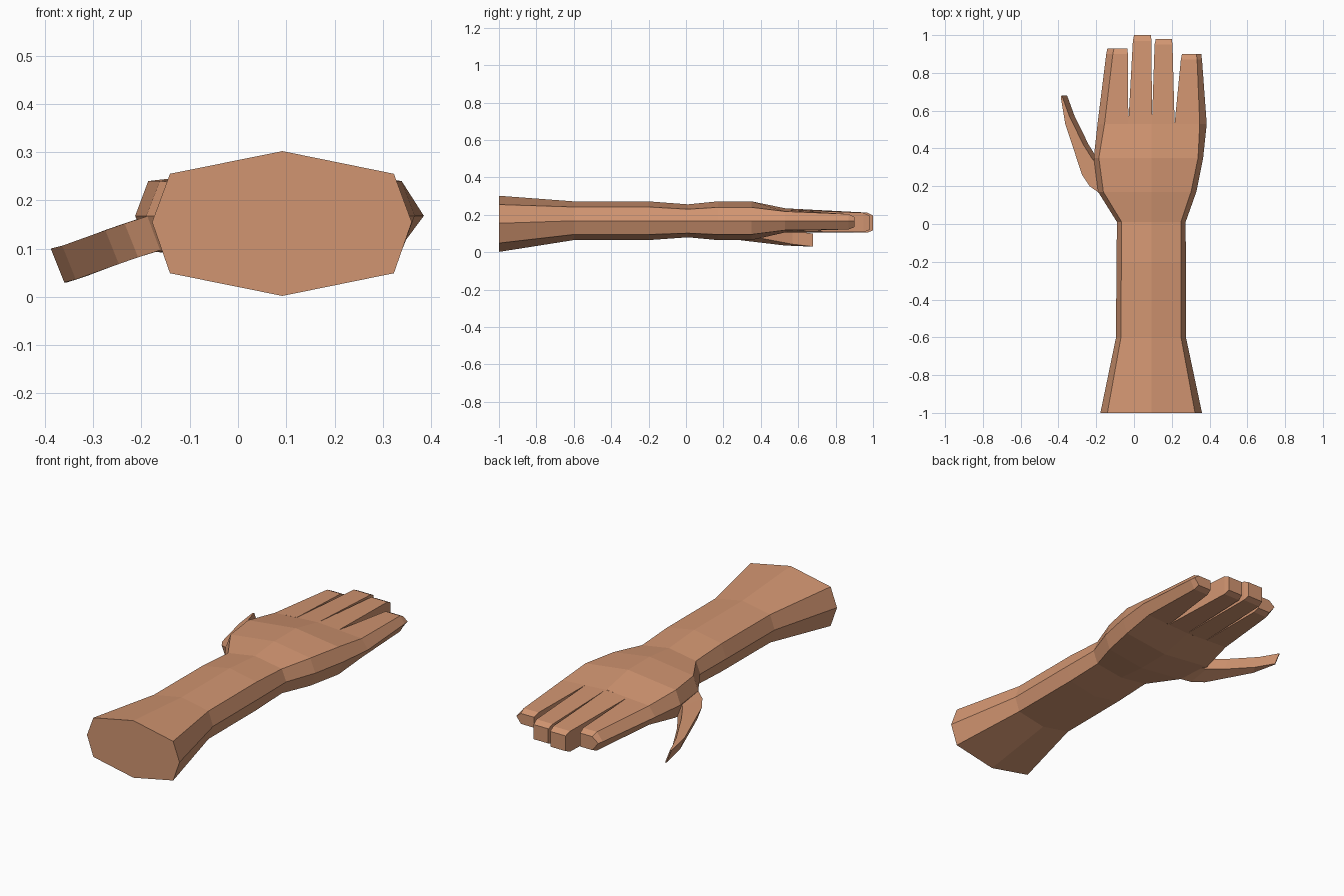
import bpy
import bmesh

cube = bpy.data.objects.get("Cube")
if cube:
    bpy.data.objects.remove(cube, do_unlink=True)

skin = bpy.data.materials.new("skin tan")
skin.use_nodes = True
skin.diffuse_color = (0.64, 0.30, 0.165, 1)
skin.node_tree.nodes["Principled BSDF"].inputs["Base Color"].default_value = (0.64, 0.30, 0.165, 1)


def loft(name, rings, cap_start=True, cap_end=True):
    """Skin a row of equal-sized rings with flat quads."""
    bm = bmesh.new()
    loops = [[bm.verts.new(p) for p in ring] for ring in rings]
    n = len(loops[0])
    for a, b in zip(loops, loops[1:]):
        for i in range(n):
            j = (i + 1) % n
            bm.faces.new((a[i], a[j], b[j], b[i]))
    if cap_start:
        bm.faces.new(loops[0][::-1])
    if cap_end:
        bm.faces.new(loops[-1])
    bmesh.ops.recalc_face_normals(bm, faces=bm.faces[:])
    mesh = bpy.data.meshes.new(name)
    bm.to_mesh(mesh)
    bm.free()
    mesh.materials.append(skin)
    obj = bpy.data.objects.new(name, mesh)
    bpy.context.collection.objects.link(obj)
    return obj


MID = 0.168


def arm_ring(y, x0, x1, inset, bottom, low, high, top, mid=MID):
    """Eight-sided section: ridge on top and below, pointed sides."""
    c = 0.092
    return [(x0, y, mid), (x0 + inset, y, high), (c, y, top), (x1 - inset, y, high),
            (x1, y, mid), (x1 - inset, y, low), (c, y, bottom), (x0 + inset, y, low)]


# Forearm, wrist and palm: y, left x, right x, inset, then heights from bottom to top
KNUCKLE = 0.53
loft("forearm_and_palm", [
    arm_ring(-1.0, -0.178, 0.36, 0.037, 0.002, 0.049, 0.255, 0.302, 0.155),
    arm_ring(-0.6, -0.095, 0.275, 0.026, 0.065, 0.095, 0.242, 0.272),
    arm_ring(-0.2, -0.093, 0.275, 0.026, 0.065, 0.095, 0.242, 0.272),
    arm_ring(0.01, -0.09, 0.273, 0.025, 0.08, 0.102, 0.23, 0.256),
    arm_ring(0.17, -0.19, 0.33, 0.028, 0.065, 0.095, 0.24, 0.272),
    arm_ring(0.35, -0.213, 0.366, 0.027, 0.065, 0.095, 0.24, 0.272),
    arm_ring(KNUCKLE, -0.193, 0.385, 0.037, 0.106, 0.118, 0.218, 0.235),
], cap_end=False)


def knuckle_height(x, edge, ridge):
    """Height of the palm's end at x, so the fingers meet it exactly."""
    return ridge + (edge - ridge) * min(1, abs(x - 0.092) / 0.251)


def finger_ring(y, x0, x1, in0, in1, low, high):
    """Six-sided section; in0 and in1 pull in the corners of each side."""
    z = lambda v, a: a(v) if callable(a) else a
    l, r = x0 + in0, x1 - in1
    return [(x0, y, MID), (l, y, z(l, high)), (r, y, z(r, high)),
            (x1, y, MID), (r, y, z(r, low)), (l, y, z(l, low))]


# Fingers: base x range, tip x range, tip y, side insets, tip heights
fingers = {
    "index_finger": (-0.193, -0.03, -0.147, -0.032, 0.93, 0.035, 0, 0.112, 0.21),
    "middle_finger": (-0.03, 0.095, -0.006, 0.093, 1.0, 0, 0, 0.105, 0.212),
    "ring_finger": (0.095, 0.215, 0.109, 0.204, 0.98, 0, 0, 0.107, 0.211),
    "little_finger": (0.215, 0.385, 0.248, 0.36, 0.90, 0, 0.026, 0.122, 0.204),
}
for name, (b0, b1, t0, t1, tip, in0, in1, low, high) in fingers.items():
    base_in = [0.037 if v else 0 for v in (in0, in1)]
    loft(name, [
        finger_ring(KNUCKLE, b0, b1, *base_in,
                    lambda x: knuckle_height(x, 0.118, 0.106),
                    lambda x: knuckle_height(x, 0.218, 0.235)),
        finger_ring(tip - 0.03, t0, t1, in0, in1, low, high),
        finger_ring(tip, t0 + 0.006, t1 - 0.004, in0, in1, low + 0.012, high - 0.015),
    ], cap_start=False)


def thumb_ring(outer, inner):
    """Slanted four-sided section from its outer and inner top corners."""
    drop = lambda p: (p[0] + 0.028, p[1], p[2] - 0.07)
    return [outer, inner, drop(inner), drop(outer)]


# Thumb: a tapering blade that swings out and down from the palm
loft("thumb", [
    thumb_ring((-0.185, 0.165, 0.168), (-0.17, 0.30, 0.172)),
    thumb_ring((-0.235, 0.20, 0.152), (-0.218, 0.34, 0.158)),
    thumb_ring((-0.275, 0.26, 0.138), (-0.268, 0.42, 0.141)),
    thumb_ring((-0.364, 0.53, 0.106), (-0.342, 0.57, 0.113)),
    thumb_ring((-0.388, 0.675, 0.10), (-0.382, 0.68, 0.10)),
])
